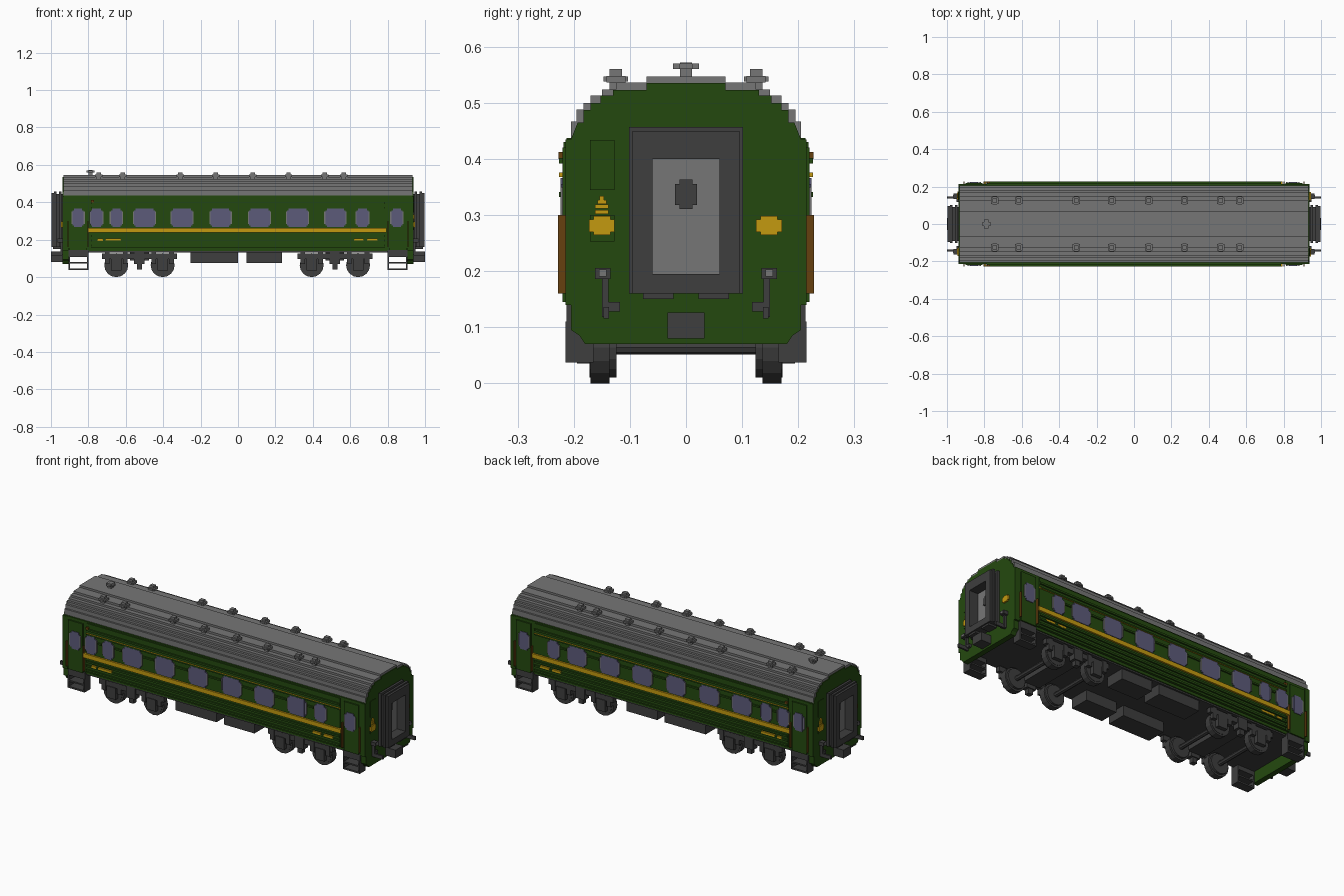
import bpy, bmesh, math
from mathutils import Matrix

cube = bpy.data.objects.get("Cube")
if cube:
    bpy.data.objects.remove(cube, do_unlink=True)


def material(name, hexcol):
    rgb = [int(hexcol[i:i + 2], 16) / 255 for i in (0, 2, 4)]
    lin = [c / 12.92 if c < 0.04045 else ((c + 0.055) / 1.055) ** 2.4 for c in rgb]
    m = bpy.data.materials.new(name)
    m.use_nodes = True
    m.diffuse_color = (*lin, 1)
    bsdf = m.node_tree.nodes["Principled BSDF"]
    bsdf.inputs["Base Color"].default_value = (*lin, 1)
    bsdf.inputs["Roughness"].default_value = 0.8
    return m


GREEN = material("dark green", "24490F")
ROOF = material("roof grey", "767676")
DARK = material("charcoal", "3E3E3E")
YELLOW = material("golden yellow", "C49A10")
GLASS = material("blue grey glass", "5C5B7A")
BROWN = material("brown", "66400F")


def finish(name, bm, *mats):
    bmesh.ops.recalc_face_normals(bm, faces=bm.faces)
    me = bpy.data.meshes.new(name)
    bm.to_mesh(me)
    bm.free()
    for m in mats:
        me.materials.append(m)
    ob = bpy.data.objects.new(name, me)
    bpy.context.collection.objects.link(ob)
    return ob


def add_box(bm, b):
    x0, x1, y0, y1, z0, z1 = b
    mat = Matrix.Translation(((x0 + x1) / 2, (y0 + y1) / 2, (z0 + z1) / 2)) @ \
        Matrix.Diagonal((abs(x1 - x0), abs(y1 - y0), abs(z1 - z0), 1))
    bmesh.ops.create_cube(bm, size=1, matrix=mat)


def boxes(name, mat, items, both_sides=False, both_ends=False):
    """One object from boxes; optionally mirrored across y, and turned to the far end."""
    bm = bmesh.new()
    for x0, x1, y0, y1, z0, z1 in items:
        for sx in ((1, -1) if both_ends else (1,)):
            for sy in ((1, -1) if both_sides else (sx,)):
                add_box(bm, (sx * x0, sx * x1, sy * y0, sy * y1, z0, z1))
    return finish(name, bm, mat)


def extrude_x(name, mat, half, x0, x1):
    """Extrude a symmetric profile, given as right half (y, z) from bottom to top."""
    pts = half + [(-y, z) for y, z in reversed(half)]
    bm = bmesh.new()
    f = bm.faces.new([bm.verts.new((x0, y, z)) for y, z in pts])
    r = bmesh.ops.extrude_face_region(bm, geom=[f])
    bmesh.ops.translate(bm, vec=(x1 - x0, 0, 0),
                        verts=[v for v in r["geom"] if isinstance(v, bmesh.types.BMVert)])
    return finish(name, bm, mat)


def stepped(steps):
    """Turn (half width, top z) levels into a stair profile."""
    out = []
    for i, (y, z) in enumerate(steps):
        if i:
            out.append((y, steps[i - 1][1]))
        out.append((y, z))
    return out


# Body shell, end walls and stepped roof
extrude_x("body_shell", GREEN, [(0.205, 0.14), (0.205, 0.155), (0.213, 0.155), (0.213, 0.437)], -0.93, 0.93)
roof_steps = [(0.205, 0.467), (0.195, 0.488), (0.183, 0.5), (0.17, 0.513), (0.15, 0.524),
              (0.125, 0.536), (0.07, 0.547)]
extrude_x("roof", ROOF, [(0.205, 0.436)] + stepped(roof_steps), -0.933, 0.933)
end_steps = [(0.193, 0.465), (0.183, 0.487), (0.17, 0.5), (0.152, 0.513), (0.13, 0.523), (0.07, 0.535)]
for label, s in (("left", 1), ("right", -1)):
    extrude_x(f"{label}_end_wall", GREEN,
              [(0.18, 0.07), (0.19, 0.085), (0.205, 0.095), (0.205, 0.14), (0.215, 0.14),
               (0.215, 0.435), (0.205, 0.435)] + stepped(end_steps), s * 0.907, s * 0.937)
boxes("floor", DARK, [(-0.905, 0.905, -0.2, 0.2, 0.132, 0.142)])

# Raised side panels and doors
boxes("side_panel", GREEN, [(-0.785, 0.785, 0.21, 0.218, 0.155, 0.43)], True)
boxes("side_door", GREEN, [(0.81, 0.9, 0.21, 0.22, 0.145, 0.42)], True, True)
boxes("door_handrail", BROWN, [(x, x + 0.006, 0.21, 0.228, 0.16, 0.3) for x in (0.798, 0.905)], True, True)

# Windows with clipped corners and thin side trims
windows = [(-0.757, 0.064), (-0.65, 0.06), (-0.5, 0.112), (-0.3, 0.112), (-0.093, 0.108), (0.115, 0.112),
           (0.318, 0.112), (0.521, 0.108), (0.666, 0.064), (-0.855, 0.06), (0.85, 0.06)]
glass, trim = [], []
for c, w in windows:
    h = w / 2
    glass += [(c - h, c + h, 0.21, 0.223, 0.277, 0.355), (c - h + 0.008, c + h - 0.008, 0.21, 0.2235, 0.267, 0.366)]
    for s in (1, -1):
        trim.append((c + s * h, c + s * (h + 0.006), 0.21, 0.224, 0.285, 0.35))
boxes("window_glass", GLASS, glass, True)
boxes("window_trim", ROOF, trim, True)

# Horizontal ribs: long ones, and short ones between neighbouring windows
ribs = [(-0.785, 0.785, 0.21, 0.226, z, z + 0.01) for z in (0.165, 0.19, 0.214, 0.392)]
row = sorted(windows)[1:-1]
for (a, wa), (b, wb) in zip(row, row[1:]):
    ribs.append((a + wa / 2 + 0.01, b - wb / 2 - 0.01, 0.21, 0.226, 0.332, 0.341))
boxes("side_rib", GREEN, ribs, True)

# Rib above the windows: green outward, yellow on its edges
rib = boxes("window_top_rib", GREEN, [(-0.785, 0.785, 0.21, 0.226, 0.368, 0.376)], True)
rib.data.materials.append(YELLOW)
for p in rib.data.polygons:
    p.material_index = 0 if abs(p.normal.y) > 0.5 else 1

# Yellow waist stripe and plain marker plates
boxes("waist_stripe", YELLOW, [(-0.8, 0.795, 0.212, 0.228, 0.238, 0.262)], True)
boxes("side_marker_plate", YELLOW,
      [(-0.75, -0.722, 0.218, 0.2275, 0.194, 0.206), (-0.708, -0.625, 0.218, 0.2275, 0.195, 0.207),
       (0.62, 0.67, 0.218, 0.2275, 0.195, 0.207), (0.69, 0.745, 0.218, 0.2275, 0.195, 0.207)], True)
boxes("corner_marker", BROWN, [(-0.785, -0.77, 0.218, 0.2275, 0.4, 0.412)], True)

# Roof vents
vents = []
for x in (-0.745, -0.615, -0.31, -0.12, 0.08, 0.27, 0.465, 0.565):
    vents += [(x - 0.012, x + 0.012, 0.114, 0.136, 0.51, 0.56),
              (x - 0.02, x + 0.02, 0.108, 0.142, 0.536, 0.548),
              (x - 0.012, x + 0.012, 0.103, 0.147, 0.538, 0.547)]
boxes("roof_vent", ROOF, vents, True)
boxes("chimney", ROOF, [(-0.8, -0.778, -0.011, 0.011, 0.54, 0.572), (-0.811, -0.767, -0.012, 0.012, 0.56, 0.57),
                        (-0.801, -0.777, -0.023, 0.023, 0.56, 0.57)])

# Gangway bellows: alternating pleats forming an open tunnel
pleats = []
for i in range(5):
    x0 = 0.93 + i * 0.0135
    x1 = x0 + 0.0135
    w = 0.102 if i % 2 else 0.09
    if i == 4:
        x1, w = 0.997, 0.095
    t = 0.457 - (0.102 - w)
    pleats += [(x0, x1, 0.06, w, 0.16, t), (x0, x1, -w, -0.06, 0.16, t),
               (x0, x1, -0.06, 0.06, 0.4, t), (x0, x1, -0.06, 0.06, 0.16, 0.195)]
pleats += [(0.94, 0.99, s * 0.022, s * 0.077, 0.15, 0.162) for s in (1, -1)]
boxes("gangway_bellows", DARK, pleats, False, True)
boxes("end_door", ROOF, [(0.93, 0.943, -0.066, 0.066, 0.19, 0.405)], False, True)
boxes("end_door_window", DARK, [(0.94, 0.946, -0.02, 0.02, 0.318, 0.355),
                                (0.94, 0.9465, -0.012, 0.012, 0.311, 0.363)], False, True)

# End markers, access panels, coupler and hoses
lamps = []
for y in (-0.15, 0.148):
    lamps += [(0.93, 0.945, y - 0.023, y + 0.023, 0.27, 0.292), (0.93, 0.946, y - 0.015, y + 0.015, 0.264, 0.298)]
lamps += [(0.93, 0.944, -0.15 - w, -0.15 + w, z, z + 0.007)
          for w, z in ((0.012, 0.302), (0.012, 0.312), (0.008, 0.32), (0.004, 0.327))]
boxes("end_marker", YELLOW, lamps, False, True)
boxes("end_access_panel", GREEN, [(0.93, 0.94, -0.171, -0.127, 0.345, 0.434),
                                  (0.93, 0.94, -0.171, -0.127, 0.253, 0.3)], False, True)
boxes("coupler", DARK, [(0.93, 1.0, -0.033, 0.033, 0.08, 0.126)], False, True)
boxes("end_hose", DARK, [(0.93, 0.95, 0.138, 0.15, 0.118, 0.19), (0.93, 0.965, 0.135, 0.162, 0.186, 0.206),
                         (0.94, 1.0, 0.137, 0.147, 0.116, 0.136), (0.93, 0.95, 0.118, 0.138, 0.128, 0.145)],
      True, True)
boxes("hose_valve", ROOF, [(0.93, 0.968, 0.142, 0.155, 0.19, 0.203)], True, True)

# Boarding steps: two side plates with treads
boxes("boarding_step", DARK,
      [(0.8, 0.905, 0.165, 0.213, 0.108, 0.146), (0.8, 0.807, 0.165, 0.215, 0.037, 0.11),
       (0.898, 0.905, 0.165, 0.215, 0.037, 0.11), (0.8, 0.905, 0.165, 0.215, 0.073, 0.081),
       (0.8, 0.905, 0.165, 0.215, 0.037, 0.046)], True, True)

# Equipment boxes under the floor
boxes("underfloor_box", DARK, [(-0.255, 0.0, 0.08, 0.19, 0.075, 0.14), (0.045, 0.235, 0.08, 0.19, 0.075, 0.14)], True)

# Bogies: side frames, axle boxes, bolster
R = 0.064
bogie = []
axles = []
for c in (-0.527, 0.518):
    bogie += [(c - 0.2, c + 0.2, 0.165, 0.19, 0.098, 0.126), (c - 0.028, c + 0.028, 0.16, 0.198, 0.07, 0.135),
              (c - 0.014, c + 0.014, 0.165, 0.192, 0.042, 0.075), (c - 0.05, c + 0.05, 0, 0.16, 0.09, 0.135)]
    for dx in (-0.124, 0.124):
        x = c + dx
        axles.append(x)
        bogie += [(x - 0.028, x + 0.028, 0.168, 0.194, 0.035, 0.1), (x - 0.06, x - 0.035, 0.17, 0.192, 0.07, 0.135),
                  (x + 0.035, x + 0.06, 0.17, 0.192, 0.07, 0.135)]
boxes("bogie_frame", DARK, bogie, True)


def cylinder_y(bm, x, y, z, r, depth, sides):
    bmesh.ops.create_cone(bm, cap_ends=True, segments=sides, radius1=r, radius2=r, depth=depth,
                          matrix=Matrix.Translation((x, y, z)) @ Matrix.Rotation(math.pi / 2, 4, 'X'))


# Wheelsets: axle, wheels and inner flanges
for i, x in enumerate(axles):
    bm = bmesh.new()
    cylinder_y(bm, x, 0, R, 0.013, 0.36, 8)
    for s in (1, -1):
        cylinder_y(bm, x, s * 0.153, R, R, 0.034, 16)
        cylinder_y(bm, x, s * 0.148, R, R - 0.01, 0.048, 16)
    finish(f"wheelset_{i + 1}", bm, DARK)
